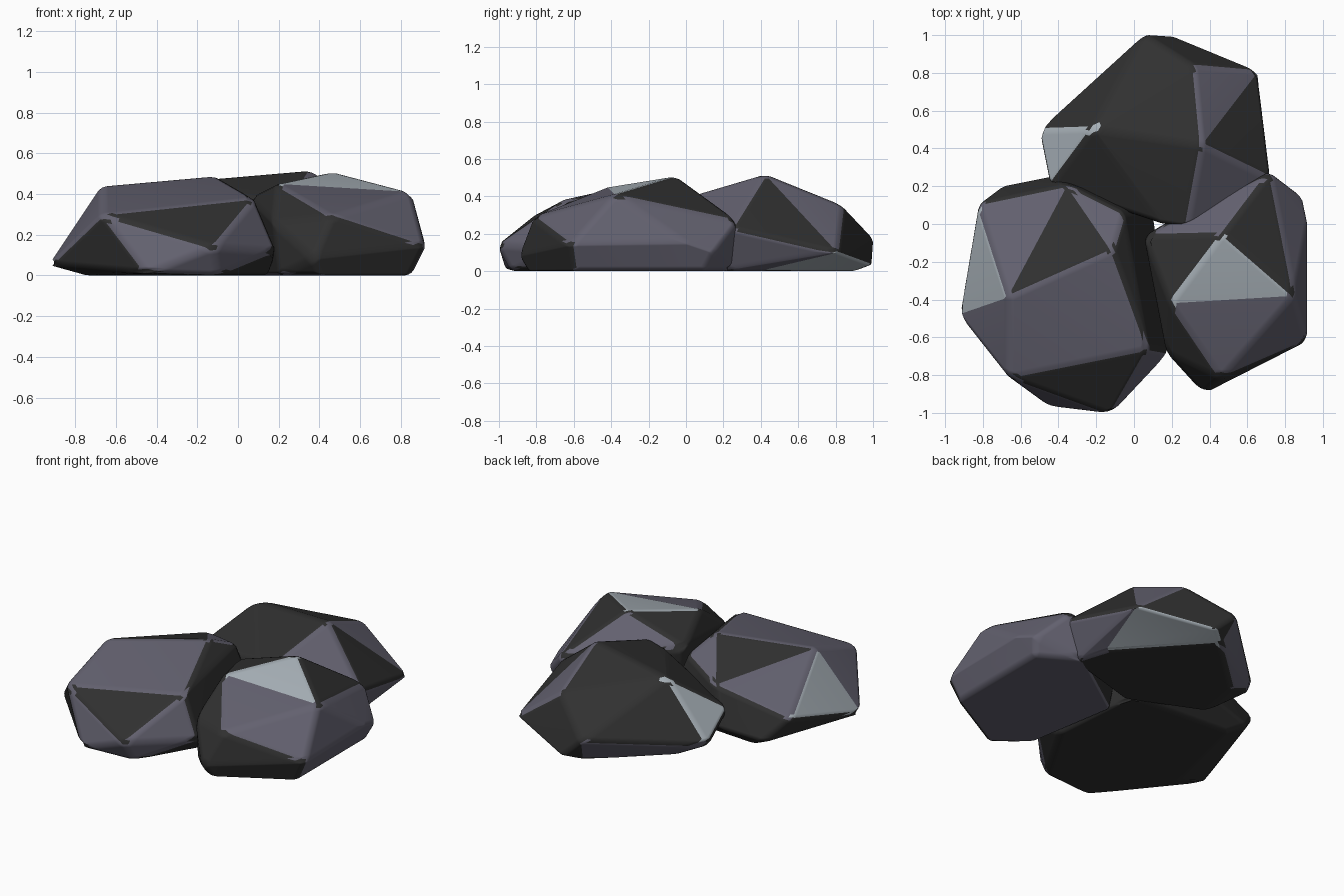
import bpy
import bmesh

cube = bpy.data.objects.get("Cube")
if cube:
    bpy.data.objects.remove(cube, do_unlink=True)


def make_material(name, colour):
    mat = bpy.data.materials.new(name)
    mat.use_nodes = True
    mat.diffuse_color = colour
    mat.node_tree.nodes["Principled BSDF"].inputs["Base Color"].default_value = colour
    return mat


CHARCOAL, SLATE, PALE = range(3)
materials = [
    make_material("charcoal_stone", (0.03, 0.03, 0.03, 1)),
    make_material("slate_stone", (0.125, 0.12, 0.16, 1)),
    make_material("pale_stone", (0.40, 0.45, 0.49, 1)),
]


def make_rock(name, corners, slate, pale):
    """Wrap corners in a convex hull; facets are coloured by their corner letters."""
    bm = bmesh.new()
    letters = {bm.verts.new(co): letter for letter, co in corners.items()}
    bmesh.ops.convex_hull(bm, input=list(bm.verts))
    loose = [v for v in bm.verts if not v.link_faces]
    bmesh.ops.delete(bm, geom=loose, context='VERTS')
    bmesh.ops.recalc_face_normals(bm, faces=list(bm.faces))

    # Paint each facet; every remaining facet stays charcoal
    for face in bm.faces:
        face.smooth = True
        used = {letters[v] for v in face.verts}
        if any(used <= set(word) for word in slate.split()):
            face.material_index = SLATE
        elif any(used <= set(word) for word in pale.split()):
            face.material_index = PALE

    mesh = bpy.data.meshes.new(name)
    bm.to_mesh(mesh)
    bm.free()
    for mat in materials:
        mesh.materials.append(mat)
    rock = bpy.data.objects.new(name, mesh)
    bpy.context.collection.objects.link(rock)

    # Worn, rounded edges
    bevel = rock.modifiers.new("worn_edges", 'BEVEL')
    bevel.width = 0.03
    bevel.segments = 3
    bevel.limit_method = 'ANGLE'
    bevel.angle_limit = 0.2
    bevel.harden_normals = True
    return rock


# Broad low rock at the front, on the -x side
make_rock("front_broad_rock", {
    "a": (-.67, -.39, .44), "b": (-.11, -.14, .49), "c": (.08, -.66, .38),
    "d": (-.67, -.81, .30), "e": (-.35, .21, .34), "f": (-.83, .11, .2),
    "g": (-.93, -.48, .05), "h": (-.12, -1.01, .14), "i": (-.45, -.97, .01),
    "j": (-.05, .06, .4), "k": (-.71, .2, .06), "l": (-.41, .26, .1),
    "m": (.19, -.68, .12), "n": (-.75, -.5, 0), "o": (.15, -.5, 0),
    "p": (-.6, .15, 0), "q": (.1, .1, 0), "r": (-.1, -.93, 0),
}, slate="abcd aef adg bej dhi chm himr", pale="afg")

# Tall rock at the back
make_rock("back_rock", {
    "a": (.36, .42, .52), "b": (-.22, .51, .47), "c": (.32, .84, .35),
    "d": (.66, .81, .1), "e": (.05, 1.01, .17), "f": (.73, .24, .23),
    "g": (.28, -.02, .39), "h": (.15, 0, .37), "i": (-.45, .2, .22),
    "j": (-.51, .5, .1), "k": (.2, 1.0, .03), "l": (-.3, .55, 0),
    "m": (.1, .92, 0), "n": (.55, .42, 0), "o": (.62, .2, 0),
    "p": (-.35, .25, 0), "q": (.1, .05, 0),
}, slate="acd afg ejlm dfno", pale="bij dnk dkmn")

# Chunky rock at the front, on the +x side
make_rock("front_chunky_rock", {
    "a": (.47, -.05, .51), "b": (.19, -.42, .45), "c": (.85, -.38, .41),
    "d": (.05, -.06, .38), "e": (.46, -.82, .29), "f": (.72, .28, .27),
    "g": (.92, -.62, .14), "h": (.37, -.9, .08), "i": (.17, -.68, .26),
    "j": (.92, 0, .15), "k": (.89, .15, .1), "l": (.2, -.7, 0),
    "m": (.4, -.85, 0), "n": (.85, -.6, 0), "o": (.85, .1, 0),
    "p": (.6, .25, 0), "q": (.1, -.1, 0),
}, slate="bceg cfgjk adf fjkop gjkno lmnopq", pale="abc")
